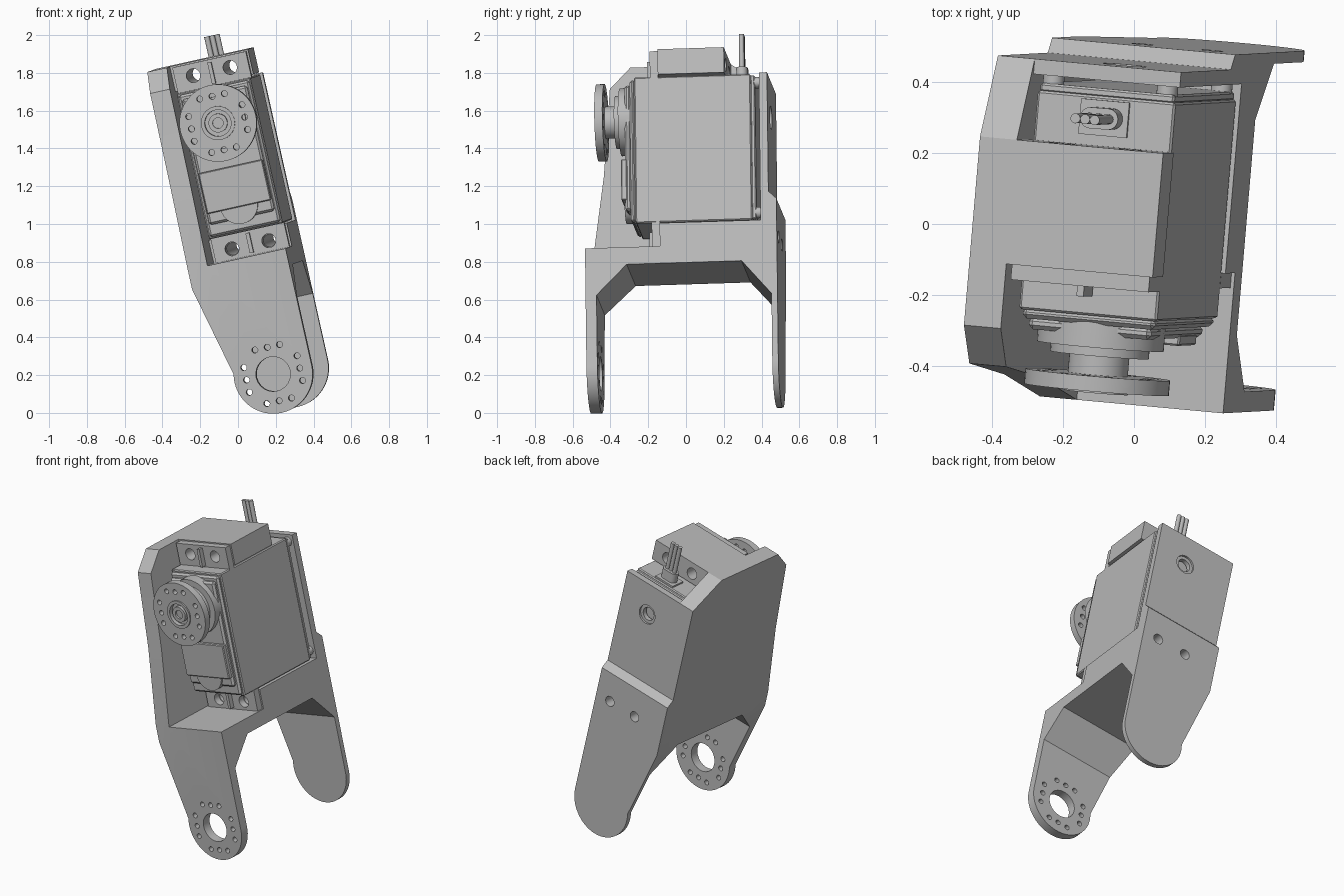
import bpy, bmesh, math
from mathutils import Matrix, Vector

cube = bpy.data.objects.get("Cube")
if cube:
    bpy.data.objects.remove(cube)

# One plain grey for everything
grey = bpy.data.materials.new("plain grey")
grey.use_nodes = True
GREY = (0.5, 0.5, 0.5, 1)
grey.diffuse_color = GREY
grey.node_tree.nodes["Principled BSDF"].inputs["Base Color"].default_value = GREY

# Everything is built upright, then leaned as one assembly
R = math.radians
POSE = (Matrix.Translation((0.053, -0.005, 1.012)) @ Matrix.Rotation(R(0.7), 4, 'X')
        @ Matrix.Rotation(R(-12.6), 4, 'Y') @ Matrix.Rotation(R(-5), 4, 'Z'))
AXIS = 0.55      # height of output shaft
PIVOT = -0.81    # height of leg hole
EARS = (-0.12, 0.82)


def make(name, bm):
    bmesh.ops.recalc_face_normals(bm, faces=bm.faces)
    me = bpy.data.meshes.new(name)
    bm.to_mesh(me)
    bm.free()
    me.materials.append(grey)
    ob = bpy.data.objects.new(name, me)
    bpy.context.scene.collection.objects.link(ob)
    ob.matrix_world = POSE
    return ob


def add_prism(bm, pts, axis, a, b):
    """Extrude a 2D outline along x (points are y,z), y (x,z) or z (x,y)."""
    def place(p, q, t):
        return {'x': (t, p, q), 'y': (p, t, q), 'z': (p, q, t)}[axis]
    ends = [[bm.verts.new(place(p, q, t)) for p, q in pts] for t in (a, b)]
    n = len(pts)
    for ring in ends:
        bm.faces.new(ring)
    for i in range(n):
        j = (i + 1) % n
        bm.faces.new((ends[0][i], ends[0][j], ends[1][j], ends[1][i]))


def prism(name, pts, axis, a, b):
    bm = bmesh.new()
    add_prism(bm, pts, axis, a, b)
    return make(name, bm)


def box(name, x, y, z, bevel=0):
    ob = prism(name, [(x[0], z[0]), (x[1], z[0]), (x[1], z[1]), (x[0], z[1])], 'y', *y)
    if bevel:
        m = ob.modifiers.new("bevel", 'BEVEL')
        m.width, m.segments = bevel, 1
    return ob


def circle(p, q, r, n=48):
    return [(p + r * math.cos(math.tau * i / n), q + r * math.sin(math.tau * i / n)) for i in range(n)]


def discs(name, centres, r, axis, a, b, n=48):
    bm = bmesh.new()
    for p, q in centres:
        add_prism(bm, circle(p, q, r, n), axis, a, b)
    return make(name, bm)


def combine(ob, other, op):
    """Apply a boolean and drop the helper."""
    m = ob.modifiers.new("bool", 'BOOLEAN')
    m.operation, m.object, m.solver = op, other, 'EXACT'
    bpy.context.view_layer.update()
    dg = bpy.context.evaluated_depsgraph_get()
    me = bpy.data.meshes.new_from_object(ob.evaluated_get(dg))
    ob.modifiers.clear()
    ob.data = me
    bpy.data.objects.remove(other)


def smooth(*obs):
    bpy.ops.object.select_all(action='DESELECT')
    for ob in obs:
        ob.select_set(True)
    bpy.context.view_layer.objects.active = obs[0]
    bpy.ops.object.shade_smooth_by_angle(angle=R(25))


def screw_square(z):
    """Twelve screw holes, three along each side of a square."""
    out = []
    for k in range(4):
        c, s = round(math.cos(k * math.pi / 2)), round(math.sin(k * math.pi / 2))
        out += [(c * 0.145 - s * t, z + s * 0.145 + c * t) for t in (-0.067, 0, 0.067)]
    return out


# Bracket: U-shaped side profile trimmed by the front outline
profile = [(-.515, -1.2), (-.457, -1.2), (-.457, -.43), (-.295, -.268), (.316, -.268),
           (.473, -.45), (.473, -1.2), (.505, -1.2), (.505, .065), (.463, .105),
           (.463, .75), (.42, .75), (.42, -.05), (-.117, -.05), (-.117, -.175), (-.515, -.175)]
bracket = prism("bracket", profile, 'x', -.6, .6)
arc = [(0.21 * math.cos(R(a)), PIVOT + 0.21 * math.sin(R(a))) for a in range(0, -193, -6)]
outline = [(-.322, -.28), (-.322, 1.2), (.21, 1.2)] + arc
combine(bracket, prism("outline_cutter", outline, 'y', -.8, .8), 'INTERSECT')

# Side wall and top block of the bracket
wall = [(.463, .75), (.235, .893), (-.30, .893), (-.41, .78), (-.447, .31),
        (-.515, -.175), (.463, -.175)]
combine(bracket, prism("side_wall", wall, 'x', -.322, -.215), 'UNION')
combine(bracket, box("top_block", (-.30, .21), (-.117, .235), (.757, .893)), 'UNION')

# Holes: leg bore and screws, mounting screws, rear bearing
cuts = [([(0, PIVOT)], .092, -.6, -.4), (screw_square(PIVOT), .016, -.6, -.4),
        ([(x, EARS[0]) for x in (-.1, .1)], .033, -.3, .6),
        ([(x, EARS[1]) for x in (-.1, .1)], .037, -.3, .3),
        ([(0, AXIS)], .042, .40, .6), ([(0, AXIS)], .062, .45, .6)]
for centres, r, a, b in cuts:
    combine(bracket, discs("hole_cutter", centres, r, 'y', a, b, 24), 'DIFFERENCE')

# Motor case with front and rear covers
box("motor_case", (-.2, .2), (-.245, .375), (-.044, .746), .006)
box("rear_cover", (-.195, .195), (.372, .397), (-.038, .74), .006)
box("front_rim", (-.193, .193), (-.27, -.24), (-.035, .735), .012)
box("gear_cover", (-.178, .178), (-.30, -.265), (.03, .71), .012)
box("front_panel", (-.174, .174), (-.322, -.29), (.09, .31), .005)
lower_boss = discs("lower_boss", [(0, .10)], .10, 'y', -.312, -.26)
upper_boss = discs("upper_boss", [(0, AXIS)], .18, 'y', -.335, -.26)
bearing_boss = discs("bearing_boss", [(0, AXIS)], .14, 'y', -.36, -.3)
shaft = discs("output_shaft", [(0, AXIS)], .085, 'y', -.425, -.34)
case_screws = discs("case_screws", [(x, z) for x in (-.165, .165) for z in (0, .705)],
                    .03, 'y', .38, .425, 24)

# Mounting ears with screw holes and stiffening ribs
for side, z, hole in (("lower", (-.178, -.04), EARS[0]), ("upper", (.74, .885), EARS[1])):
    ear = box(side + "_ear", (-.2, .2), (-.16, -.117), z)
    combine(ear, discs("ear_cutter", [(-.1, hole), (.1, hole)], .037, 'y', -.3, 0, 24), 'DIFFERENCE')
    smooth(ear)
    box(side + "_ear_rib", (-.01, .01), (-.19, -.15), (z[0] + .015, z[1] - .015))

# Output horn
horn = discs("output_horn", [(0, AXIS)], .205, 'y', -.458, -.415, 64)
combine(horn, discs("horn_cutter", screw_square(AXIS), .016, 'y', -.6, -.3, 20), 'DIFFERENCE')
hub = discs("horn_hub", [(0, AXIS)], .09, 'y', -.466, -.42)
combine(hub, discs("hub_cutter", [(0, AXIS)], .07, 'y', -.6, -.44), 'DIFFERENCE')
combine(horn, discs("horn_recess", [(0, AXIS)], .07, 'y', -.6, -.44), 'DIFFERENCE')
horn_screw = discs("horn_screw", [(0, AXIS)], .05, 'y', -.462, -.435, 32)
combine(horn_screw, discs("screw_cutter", [(0, AXIS)], .028, 'y', -.6, -.45, 24), 'DIFFERENCE')

# Cable outlet: base plate, oval grommet and three wires
CABLE_Y = .314
box("cable_plate", (-.07, .07), (CABLE_Y - .05, CABLE_Y + .05), (.73, .757))
oval = [(x + (.025 if x > 0 else -.025), y) for x, y in circle(0, 0, .03, 32)]
grommet = prism("cable_grommet", [(x, y + CABLE_Y) for x, y in oval], 'z', .74, .82)
wires = discs("cable_wires", [(x, CABLE_Y) for x in (-.028, 0, .028)], .014, 'z', .74, 1.0, 16)

smooth(bracket, lower_boss, upper_boss, bearing_boss, shaft, case_screws,
       horn, hub, horn_screw, grommet, wires)
